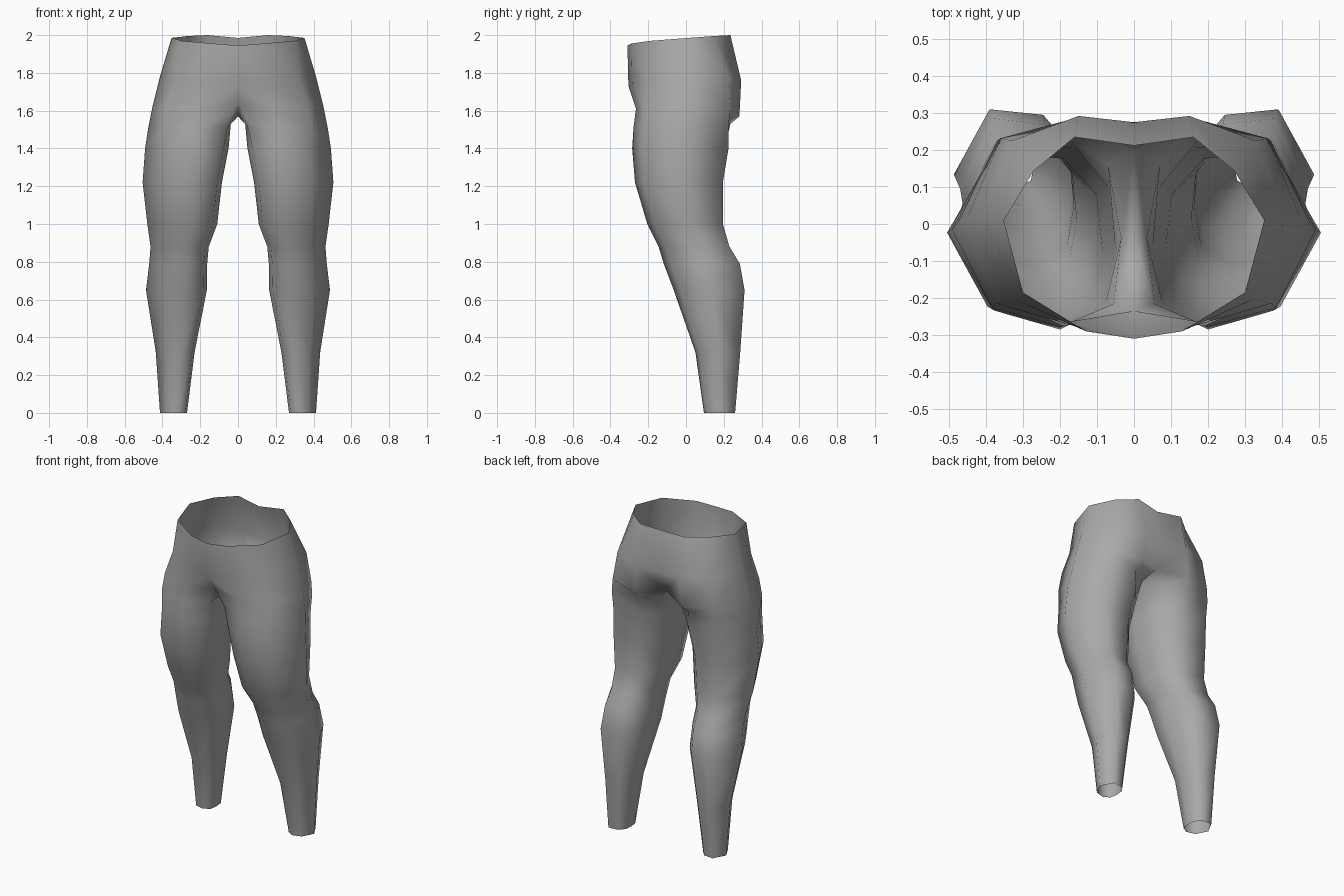
import bpy, bmesh

if "Cube" in bpy.data.objects:
    bpy.data.objects.remove(bpy.data.objects["Cube"])

grey = bpy.data.materials.new("plain_grey")
grey.diffuse_color = (0.4, 0.4, 0.4, 1)
grey.use_nodes = True
grey.node_tree.nodes["Principled BSDF"].inputs["Base Color"].default_value = grey.diffuse_color

# Pelvis half rings: front centre, front, front side, side, back side, back, back centre
PELVIS = [
    [(0, -.31, 1.945), (.13, -.29, 1.955), (.30, -.185, 1.97), (.352, .01, 1.985),
     (.27, .145, 1.995), (.16, .235, 2.0), (0, .212, 1.985)],
    [(0, -.305, 1.73), (.13, -.285, 1.74), (.32, -.205, 1.77), (.413, .02, 1.78),
     (.33, .225, 1.77), (.15, .292, 1.76), (0, .275, 1.75)],
    [(0, -.235, 1.63), (.18, -.265, 1.61), (.37, -.215, 1.62), (.453, .01, 1.62),
     (.36, .232, 1.59), (.17, .283, 1.57), (0, .20, 1.60)],
]
CROTCH = (0, -.04, 1.57)
# Top of the thigh: front, front side, side, back side, back, then three inner points
THIGH_TOP = [(.20, -.278, 1.51), (.385, -.225, 1.51), (.475, .005, 1.51), (.37, .225, 1.51),
             (.18, .235, 1.53), (.07, .16, 1.52), (.035, -.04, 1.565), (.055, -.215, 1.51)]

# Leg cross-section inside a unit box, and ring sizes: z, inner x, outer x, front y, back y
SECTION = [(.34, 0), (.74, .1), (1, .53), (.70, 1), (.25, .96), (.04, .75), (0, .42), (.06, .14)]
LEG = [
    (1.40, .050, .492, -.285, .225),
    (1.22, .085, .505, -.270, .195),
    (1.00, .110, .480, -.205, .195),
    (0.88, .155, .463, -.145, .230),
    (0.79, .163, .470, -.118, .285),
    (0.65, .165, .487, -.065, .310),
    (0.32, .230, .435, .050, .287),
    (0.00, .270, .413, .095, .260),
]

bm = bmesh.new()


def ring(points):
    return [bm.verts.new(p) for p in points]


def bridge(upper, lower, closed):
    n = len(upper)
    for i in range(n if closed else n - 1):
        j = (i + 1) % n
        bm.faces.new((upper[i], lower[i], lower[j], upper[j]))


# Pelvis shell
rows = [ring(r) for r in PELVIS]
for a, b in zip(rows, rows[1:]):
    bridge(a, b, False)

# Leg tube, joined to the hip through the crotch point
hip = rows[-1]
crotch = bm.verts.new(CROTCH)
upper = hip[1:] + [crotch, hip[0]]
lower = ring(THIGH_TOP)
bridge(upper, lower, True)
for z, xi, xo, yf, yb in LEG:
    nxt = ring([(xi + u * (xo - xi), yf + v * (yb - yf), z) for u, v in SECTION])
    bridge(lower, nxt, True)
    lower = nxt

# Faces point outward, smooth shaded
for f in bm.faces:
    f.smooth = True
bm.normal_update()
bmesh.ops.recalc_face_normals(bm, faces=bm.faces)
side_face = max(bm.faces, key=lambda f: f.calc_center_median().x)
if side_face.normal.x < 0:
    bmesh.ops.reverse_faces(bm, faces=bm.faces)

mesh = bpy.data.meshes.new("legs_and_hips")
bm.to_mesh(mesh)
bm.free()
mesh.materials.append(grey)
legs = bpy.data.objects.new("legs_and_hips", mesh)
bpy.context.collection.objects.link(legs)

# Mirror the half body
mirror = legs.modifiers.new("mirror", 'MIRROR')
mirror.use_axis[0] = True
mirror.use_clip = True
mirror.merge_threshold = 0.001
